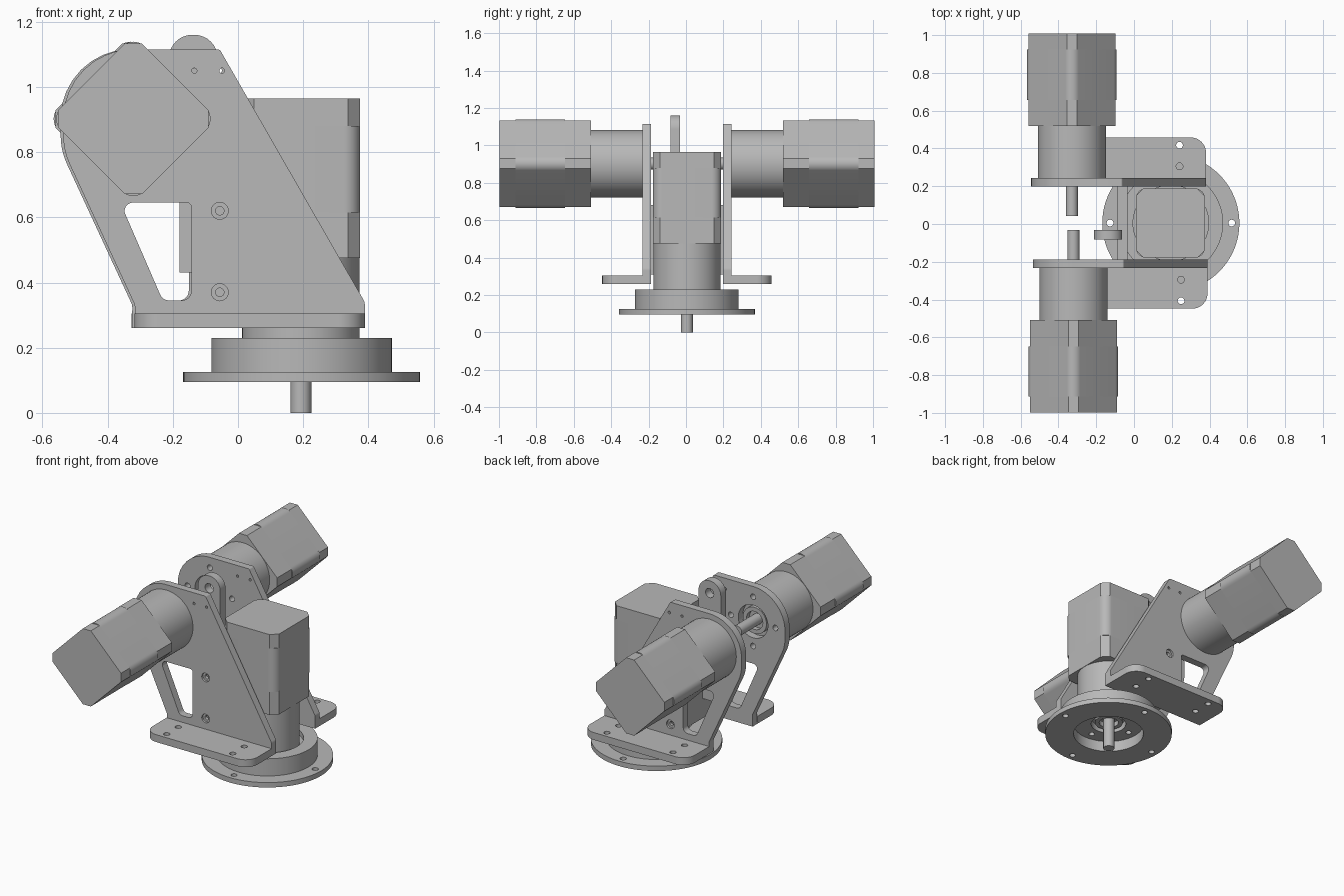
import bpy, bmesh
from math import pi, sin, cos, tan
from mathutils import Vector, Matrix

cube = bpy.data.objects.get("Cube")
if cube:
    bpy.data.objects.remove(cube, do_unlink=True)

grey = bpy.data.materials.new("machined grey")
grey.use_nodes = True
COLOUR = (0.48, 0.48, 0.48, 1)
grey.diffuse_color = COLOUR
grey.node_tree.nodes["Principled BSDF"].inputs["Base Color"].default_value = COLOUR

parts = []
UPRIGHT = Matrix.Rotation(pi / 2, 4, 'X')      # profile x,y becomes x,z


def circle(x, y, r, n=24):
    return [(x + r * cos(2 * pi * i / n), y + r * sin(2 * pi * i / n)) for i in range(n)]


def ring_of_holes(radius, r, cx=0, cy=0):
    return [circle(cx + radius * cos(k * pi / 2), cy + radius * sin(k * pi / 2), r, 16)
            for k in range(4)]


def rounded(corners, steps=10):
    """Outline from (x, y, fillet radius) corners."""
    out = []
    for i, (x, y, r) in enumerate(corners):
        p = Vector((x, y))
        if not r:
            out.append((x, y))
            continue
        a = (Vector(corners[i - 1][:2]) - p).normalized()
        b = (Vector(corners[(i + 1) % len(corners)][:2]) - p).normalized()
        half = a.angle(b) / 2
        start, end = p + a * r / tan(half), p + b * r / tan(half)
        centre = p + (a + b).normalized() * r / sin(half)
        for k in range(steps + 1):
            d = (start - centre).lerp(end - centre, k / steps).normalized()
            out.append(tuple(centre + d * r))
    return out


def prism(name, outline, z0, z1, holes=(), matrix=Matrix()):
    """Extrude an outline with holes from z0 to z1."""
    curve = bpy.data.curves.new(name, 'CURVE')
    curve.dimensions = '2D'
    curve.fill_mode = 'BOTH'
    curve.extrude = (z1 - z0) / 2
    for loop in [outline, *holes]:
        spline = curve.splines.new('POLY')
        spline.points.add(len(loop) - 1)
        for point, (x, y) in zip(spline.points, loop):
            point.co = (x, y, 0, 1)
        spline.use_cyclic_u = True
    temp = bpy.data.objects.new(name + " profile", curve)
    bpy.context.collection.objects.link(temp)
    deps = bpy.context.evaluated_depsgraph_get()
    mesh = bpy.data.meshes.new_from_object(temp.evaluated_get(deps))
    bpy.data.objects.remove(temp, do_unlink=True)
    bpy.data.curves.remove(curve)
    bm = bmesh.new()
    bm.from_mesh(mesh)
    bmesh.ops.remove_doubles(bm, verts=bm.verts, dist=0.0001)
    bmesh.ops.recalc_face_normals(bm, faces=bm.faces)
    bmesh.ops.translate(bm, verts=bm.verts, vec=(0, 0, (z0 + z1) / 2))
    bm.to_mesh(mesh)
    bm.free()
    mesh.name = name
    mesh.materials.clear()
    mesh.materials.append(grey)
    obj = bpy.data.objects.new(name, mesh)
    bpy.context.collection.objects.link(obj)
    obj.matrix_world = matrix
    parts.append(obj)
    return obj


def square(h, r):
    return rounded([(-h, -h, r), (h, -h, r), (h, h, r), (-h, h, r)])


def geared_motor(name, matrix):
    """Geared motor along local z, mounting face at z = 0, shaft below."""
    h, c = 0.182, 0.038
    chamfered = [(-h + c, -h), (h - c, -h), (h, -h + c), (h, h - c),
                 (h - c, h), (-h + c, h), (-h, h - c), (-h, -h + c)]
    prism(name + "_gearbox", circle(0, 0, 0.18, 64), 0, 0.275, matrix=matrix)
    prism(name + "_boss", circle(0, 0, 0.08, 40), -0.03, 0,
          [circle(0, 0, 0.055, 32)], matrix)
    prism(name + "_shaft", circle(0, 0, 0.032), -0.2, 0, matrix=matrix)
    prism(name + "_front_cap", chamfered, 0.275, 0.415, matrix=matrix)
    prism(name + "_stator", square(h, 0.05), 0.415, 0.68, matrix=matrix)
    prism(name + "_end_cap", chamfered, 0.68, 0.765, matrix=matrix)


# Base: flange, hollow drum and internal mounting web
BASE = Matrix.Translation((0.195, 0.005, 0))
bore = circle(0, 0, 0.2, 64)
prism("base_flange", circle(0, 0, 0.363, 80), 0.095, 0.125,
      [bore, *ring_of_holes(0.322, 0.018)], BASE)
prism("base_drum", circle(0, 0, 0.277, 72), 0.125, 0.23, [bore], BASE)
prism("base_web", circle(0, 0, 0.205, 64), 0.16, 0.2,
      [circle(0, 0, 0.1, 40), *ring_of_holes(0.15, 0.017)], BASE)
geared_motor("base_motor", Matrix.Translation((0.193, 0.005, 0.2)))

# Side brackets with their motors
AXIS_X, AXIS_Z = -0.325, 0.902
plate = rounded([(-0.322, 0.26, 0), (0.385, 0.26, 0), (0.385, 0.34, 0.03),
                 (-0.06, 1.115, 0.01), (-0.54, 1.115, 0.213),
                 (-0.54, 0.805, 0.213), (-0.32, 0.33, 0.04)])
window = rounded([(-0.235, 0.345, 0.03), (-0.147, 0.345, 0.03),
                  (-0.147, 0.645, 0.015), (-0.365, 0.645, 0.025)])
screws = [(-0.06, 0.37), (-0.06, 0.62)]
plate_holes = [window, circle(AXIS_X, AXIS_Z, 0.1, 40),
               circle(-0.138, 1.05, 0.008, 12), circle(-0.053, 1.05, 0.008, 12),
               *ring_of_holes(0.15, 0.017, AXIS_X, AXIS_Z),
               *[circle(x, z, 0.026) for x, z in screws]]

for side, label in ((-1, "front"), (1, "back")):
    y_mid = 0.005 + side * 0.215
    dx = 0.004 * -side
    place = Matrix.Translation((dx, y_mid, 0)) @ UPRIGHT
    prism(label + "_bracket_plate", plate, -0.0225, 0.0225, plate_holes, place)
    for number, (x, z) in enumerate(screws):
        prism(f"{label}_screw_{number + 1}", circle(x, z, 0.026), -0.01, 0.01,
              [circle(x, z, 0.013, 16)], place)

    # Foot with rounded outer corners
    inner, outer = y_mid + side * 0.0225, 0.005 + side * 0.453
    foot = rounded([(-0.322, inner, 0), (0.385, inner, 0),
                    (0.385, outer, 0.08), (-0.322, outer, 0.08)])
    foot_holes = [circle(x, 0.005 + side * d, 0.018, 16)
                  for x in (-0.2, 0.245) for d in (0.3, 0.412)]
    prism(label + "_bracket_foot", foot, 0.26, 0.305, foot_holes,
          Matrix.Translation((dx, 0, 0)))

    turn = Matrix.Rotation(-side * pi / 2, 4, 'X') @ Matrix.Rotation(pi / 4, 4, 'Z')
    geared_motor(label + "_motor",
                 Matrix.Translation((AXIS_X + dx, 0.005 + side * 0.2375, AXIS_Z)) @ turn)

# Cross block between the brackets
prism("cross_block", [(-0.09, -0.188), (-0.035, -0.188), (-0.035, 0.198), (-0.09, 0.198)],
      0.31, 0.68)

# Upright lever with a rounded eye
lever = rounded([(-0.18, 0.43, 0), (-0.065, 0.43, 0), (-0.062, 1.16, 0.072),
                 (-0.212, 1.16, 0.072), (-0.212, 0.75, 0), (-0.18, 0.68, 0)])
prism("lever", lever, -0.025, 0.025, [circle(-0.137, 1.085, 0.028)],
      Matrix.Translation((0, -0.057, 0)) @ UPRIGHT)

# Smooth the round walls, keep edges sharp
bpy.ops.object.select_all(action='DESELECT')
for obj in parts:
    obj.select_set(True)
bpy.context.view_layer.objects.active = parts[0]
bpy.ops.object.shade_smooth_by_angle(angle=pi / 6)
